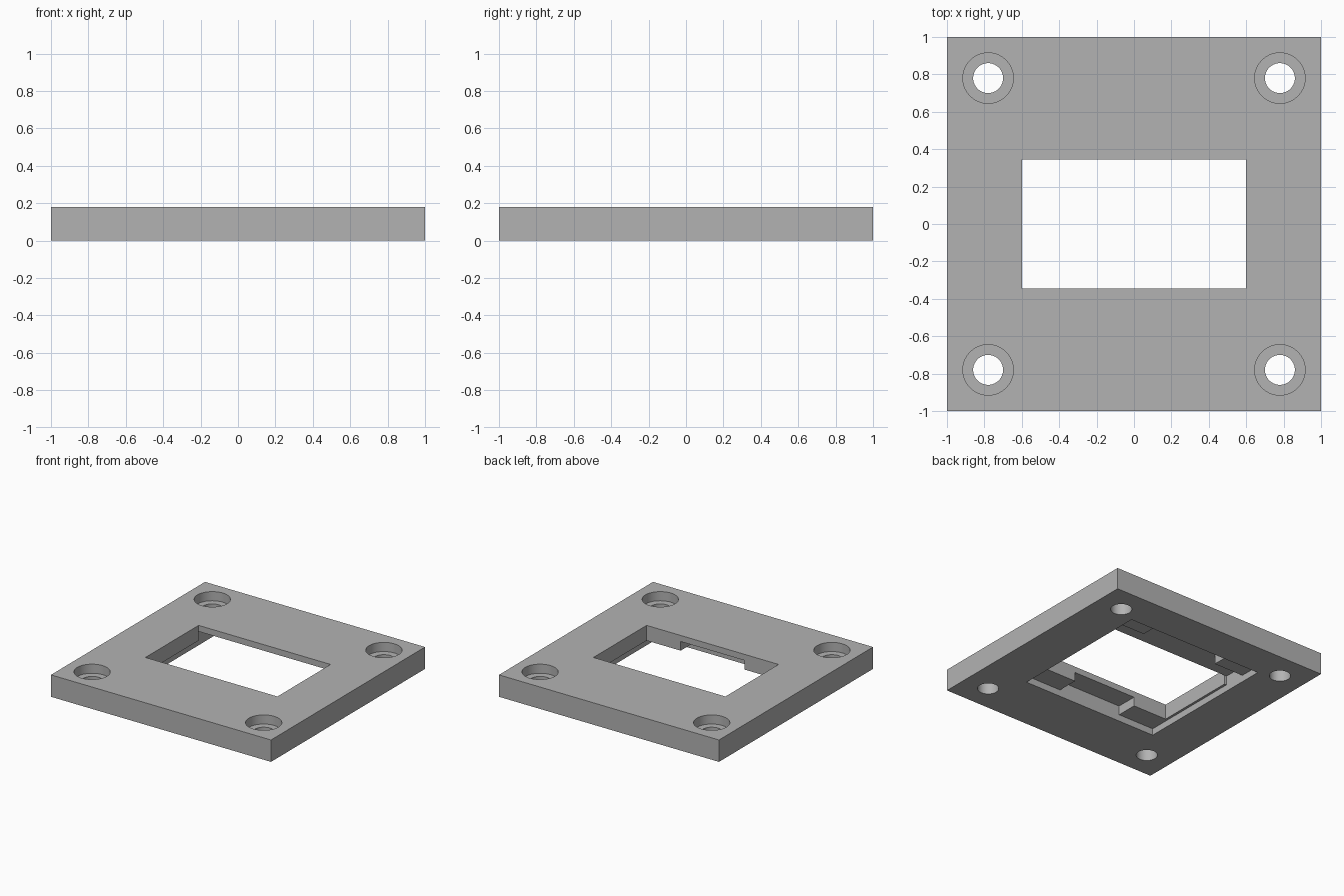
import bpy, math

cube = bpy.data.objects.get("Cube")
if cube:
    bpy.data.objects.remove(cube, do_unlink=True)

THICK = 0.18      # plate thickness
LEDGE = 0.055     # depth of the shallow pocket
LIP = 0.13        # underside of the lip around the window
BORE = 0.105      # floor of the screw head recesses

grey = bpy.data.materials.new("plate grey")
grey.use_nodes = True
colour = (0.45, 0.45, 0.45, 1)
grey.diffuse_color = colour
grey.node_tree.nodes["Principled BSDF"].inputs["Base Color"].default_value = colour


def box(name, half_x, y0, y1, z0, z1):
    bpy.ops.mesh.primitive_cube_add(size=1, location=(0, (y0 + y1) / 2, (z0 + z1) / 2))
    ob = bpy.context.object
    ob.name = name
    ob.scale = (2 * half_x, y1 - y0, z1 - z0)
    bpy.ops.object.transform_apply(location=True, rotation=False, scale=True)
    return ob


def cylinder(name, radius, x, y, z0, z1):
    bpy.ops.mesh.primitive_cylinder_add(vertices=64, radius=radius, depth=z1 - z0,
                                        location=(x, y, (z0 + z1) / 2))
    ob = bpy.context.object
    ob.name = name
    return ob


def cut(target, cutter):
    cutter.hide_render = True
    mod = target.modifiers.new("cut", 'BOOLEAN')
    mod.operation = 'DIFFERENCE'
    mod.solver = 'EXACT'
    mod.object = cutter
    bpy.context.view_layer.objects.active = target
    bpy.ops.object.modifier_apply(modifier=mod.name)
    bpy.data.objects.remove(cutter, do_unlink=True)


# Square plate
plate = box("mounting_plate", 1, -1, 1, 0, THICK)
plate.data.materials.append(grey)

# Stepped pocket underneath, with grooves at front and back
cut(plate, box("board_pocket", 0.62, -0.52, 0.71, -0.1, LEDGE))
cut(plate, box("rear_cavity", 0.62, 0.345, 0.53, -0.1, LIP))
cut(plate, box("front_groove", 0.29, -0.52, -0.2, -0.1, LIP))
cut(plate, box("rear_groove", 0.35, 0.2, 0.71, -0.1, LIP))

# Window right through
cut(plate, box("window", 0.6, -0.345, 0.345, -0.1, 0.3))

# Counterbored screw holes in the corners
for sx in (-1, 1):
    for sy in (-1, 1):
        x, y = 0.78 * sx, 0.78 * sy
        cut(plate, cylinder("screw_hole", 0.08, x, y, -0.1, 0.3))
        cut(plate, cylinder("screw_head_recess", 0.135, x, y, BORE, 0.3))

# Smooth round holes, sharp edges elsewhere
bpy.ops.object.select_all(action='DESELECT')
plate.select_set(True)
bpy.context.view_layer.objects.active = plate
bpy.ops.object.shade_smooth_by_angle(angle=math.radians(30))
